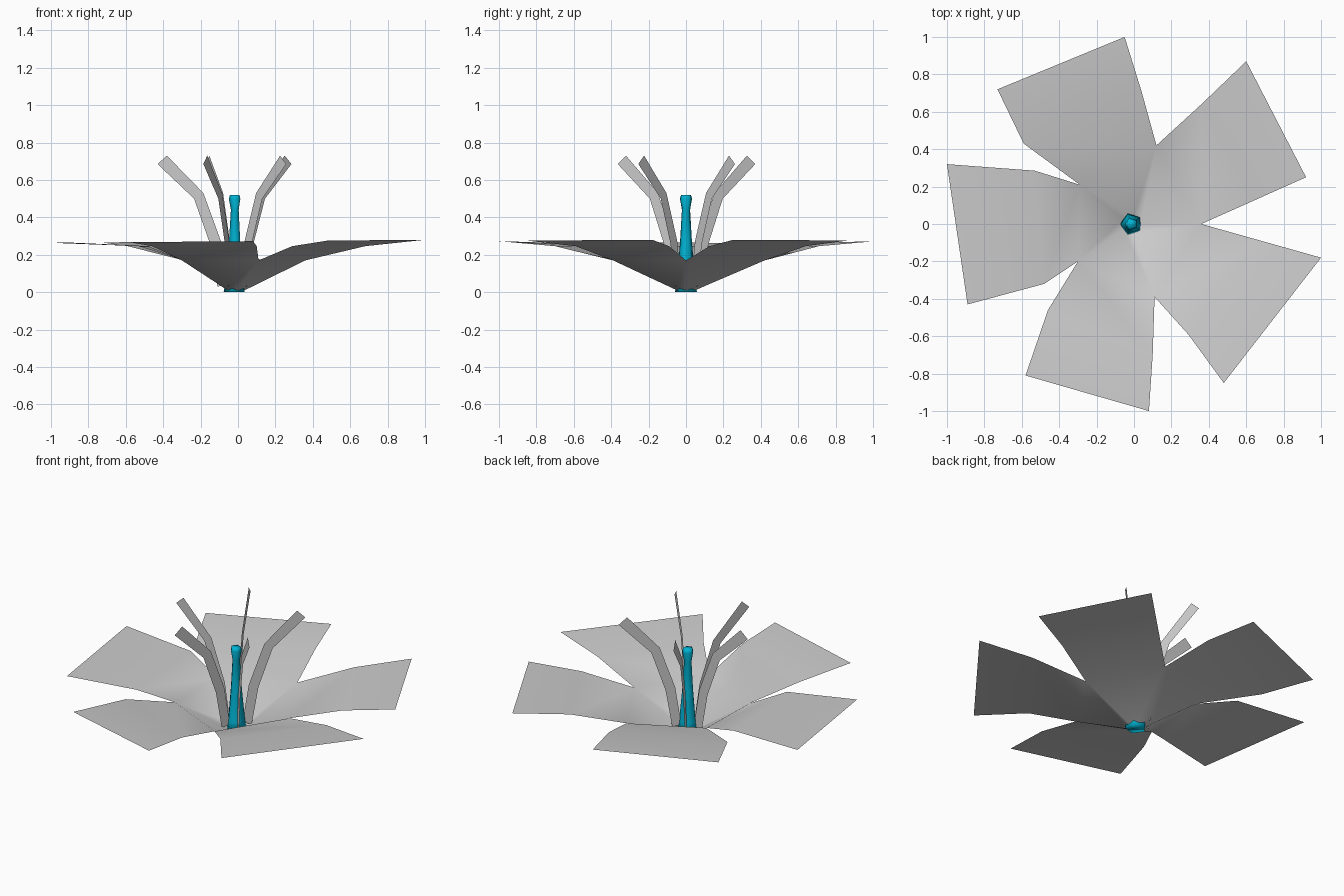
import bpy
from math import cos, sin, radians

cube = bpy.data.objects.get("Cube")
if cube:
    bpy.data.objects.remove(cube)

CENTRE_X = -0.015


def material(name, rgb):
    mat = bpy.data.materials.new(name)
    mat.use_nodes = True
    colour = (*rgb, 1.0)
    mat.diffuse_color = colour
    mat.node_tree.nodes["Principled BSDF"].inputs["Base Color"].default_value = colour
    return mat


def add_mesh(name, verts, faces, mat, smooth=True):
    mesh = bpy.data.meshes.new(name)
    mesh.from_pydata(verts, [], faces)
    mesh.update()
    mesh.materials.append(mat)
    for poly in mesh.polygons:
        poly.use_smooth = smooth
    obj = bpy.data.objects.new(name, mesh)
    bpy.context.collection.objects.link(obj)
    return obj


def polar(radius, degrees, z):
    a = radians(degrees)
    return (CENTRE_X + radius * cos(a), radius * sin(a), z)


grey = material("pale grey", (0.6, 0.6, 0.6))
cyan = material("cyan", (0.0, 0.45, 0.65))

# Petals: a shared cup, then two strips per petal reaching its outer edge
joints = [(0.36, 0.0), (0.12, 0.42), (-0.29, 0.21), (-0.3, -0.2), (0.11, -0.39)]
# Each petal: middle and tip of one side, then middle and tip of the other
sides = [
    [(0.64, 0.125), (0.92, 0.25), (0.36, 0.64), (0.6, 0.87)],
    [(0.04, 0.71), (-0.05, 1.0), (-0.59, 0.43), (-0.73, 0.72)],
    [(-0.53, 0.285), (-1.0, 0.32), (-0.48, -0.32), (-0.89, -0.43)],
    [(-0.46, -0.46), (-0.58, -0.81), (0.1, -0.7), (0.08, -1.0)],
    [(0.29, -0.59), (0.48, -0.85), (0.68, -0.09), (1.0, -0.18)],
]
verts = [polar(0.05, 72 * k, 0.01) for k in range(5)]
verts += [(x, y, 0.17) for x, y in joints]
faces = []
for k, side in enumerate(sides):
    n = (k + 1) % 5
    first = len(verts)
    for i, (x, y) in enumerate(side):
        verts.append((x, y, 0.272 + 0.008 * x if i % 2 else 0.246))
    faces += [(k, 5 + k, 5 + n, n),
              (5 + k, first, first + 2, 5 + n),
              (first, first + 1, first + 3, first + 2)]
add_mesh("petals", verts, faces, grey)

# Pistil: five-sided lathe with a flared tip
profile = [(0.062, 0.0), (0.052, 0.06), (0.034, 0.26), (0.023, 0.44),
           (0.034, 0.5), (0.028, 0.52)]
verts = [polar(r, 36 + 72 * k, z) for r, z in profile for k in range(5)]
faces = [(i * 5 + k, i * 5 + (k + 1) % 5, i * 5 + 5 + (k + 1) % 5, i * 5 + 5 + k)
         for i in range(len(profile) - 1) for k in range(5)]
top = 5 * (len(profile) - 1)
faces += [(4, 3, 2, 1, 0), tuple(range(top, top + 5))]
pistil = add_mesh("pistil", verts, faces, cyan)

# Stamens: thin upright ribbons curving outwards, (outer, inner) edge pairs
ribbon = [((0.095, 0.03), (0.04, 0.04)), ((0.135, 0.26), (0.077, 0.275)),
          ((0.22, 0.5), (0.17, 0.53)), ((0.415, 0.685), (0.365, 0.73))]
stamens = {"left_back": (41, 0.96), "right_back": (113, 0.97), "right": (180, 1.0),
           "right_front": (245, 0.97), "left_front": (-43, 0.9)}
for name, (angle, reach) in stamens.items():
    verts = [polar(r * reach, angle, z) for pair in ribbon for r, z in pair]
    faces = [(2 * i, 2 * i + 1, 2 * i + 3, 2 * i + 2) for i in range(len(ribbon) - 1)]
    add_mesh("stamen_" + name, verts, faces, grey, smooth=False)
